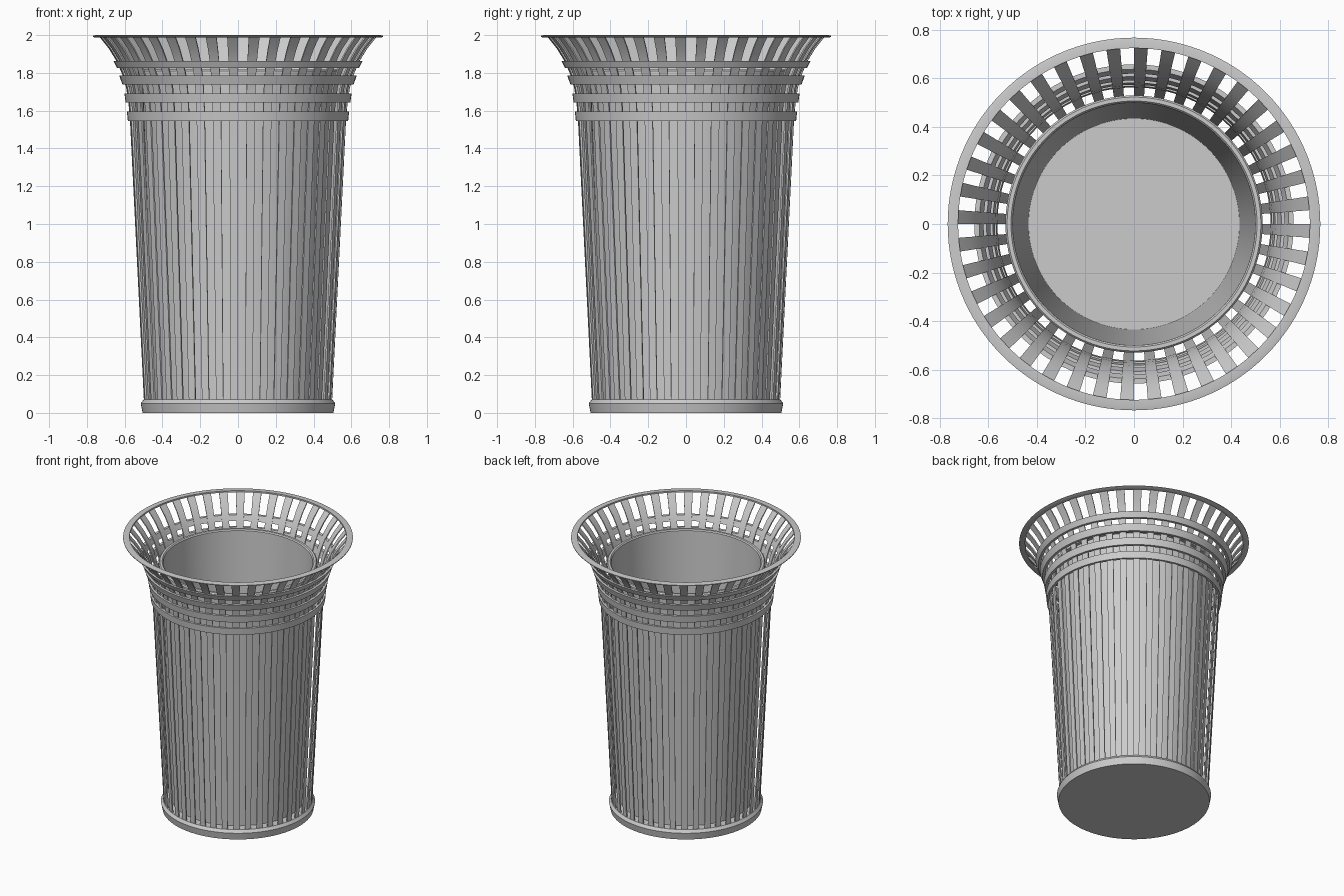
import bpy, bmesh, math

if "Cube" in bpy.data.objects:
    bpy.data.objects.remove(bpy.data.objects["Cube"])

metal = bpy.data.materials.new("grey metal")
metal.diffuse_color = (0.6, 0.6, 0.6, 1)
metal.use_nodes = True
metal.node_tree.nodes["Principled BSDF"].inputs["Base Color"].default_value = metal.diffuse_color


def finish(name, bm, angle=35):
    bmesh.ops.remove_doubles(bm, verts=bm.verts, dist=1e-5)
    bmesh.ops.recalc_face_normals(bm, faces=bm.faces)
    mesh = bpy.data.meshes.new(name)
    bm.to_mesh(mesh)
    bm.free()
    mesh.materials.append(metal)
    obj = bpy.data.objects.new(name, mesh)
    bpy.context.collection.objects.link(obj)
    bpy.ops.object.select_all(action='DESELECT')
    obj.select_set(True)
    bpy.context.view_layer.objects.active = obj
    bpy.ops.object.shade_smooth_by_angle(angle=math.radians(angle))
    return obj


def lathe(name, profile, closed=True, steps=120):
    """Spin an (r, z) profile about the z axis."""
    bm = bmesh.new()
    verts = [bm.verts.new((r, 0, z)) for r, z in profile]
    pairs = list(zip(verts, verts[1:]))
    if closed:
        pairs.append((verts[-1], verts[0]))
    edges = [bm.edges.new(p) for p in pairs]
    bmesh.ops.spin(bm, geom=verts + edges, cent=(0, 0, 0), axis=(0, 0, 1),
                   angle=math.tau, steps=steps, use_duplicate=False)
    return finish(name, bm)


# Base: solid disc with a chamfered upper edge
lathe("base", [(0, 0), (0.505, 0), (0.515, 0.05), (0.50, 0.07),
               (0.48, 0.07), (0, 0.07)], closed=False)

# Inner liner: tapered bucket with a rolled lip
lathe("liner", [(0, 0.08), (0.435, 0.08), (0.50, 1.81), (0.507, 1.818),
                (0.523, 1.818), (0.53, 1.81), (0.53, 1.78), (0.508, 1.78),
                (0.443, 0.072), (0, 0.072)], closed=False)

# Slats: flared strips, each filling half of its pitch
outline = [(0.497, 0.04), (0.572, 1.55), (0.580, 1.64), (0.592, 1.72),
           (0.612, 1.79), (0.642, 1.86), (0.685, 1.93), (0.735, 1.992)]
COUNT, THICK = 40, 0.009
bm = bmesh.new()
for i in range(COUNT):
    end = math.tau * i / COUNT
    start = end - math.pi / COUNT
    rows = []
    for r, z in outline:
        rows.append([bm.verts.new((q * math.cos(a), q * math.sin(a), z))
                     for q, a in ((r, start), (r, end),
                                  (r - THICK, end), (r - THICK, start))])
    for low, high in zip(rows, rows[1:]):
        for k in range(4):
            n = (k + 1) % 4
            bm.faces.new((low[k], low[n], high[n], high[k]))
    bm.faces.new(rows[0][::-1])
    bm.faces.new(rows[-1])
finish("slats", bm)

# Hoops around the neck: bottom z, top z, bottom radius, top radius
for i, (z0, z1, r0, r1) in enumerate([(1.545, 1.595, 0.583, 0.588),
                                      (1.642, 1.692, 0.594, 0.602),
                                      (1.738, 1.785, 0.612, 0.628),
                                      (1.825, 1.862, 0.640, 0.658)]):
    lathe(f"hoop_{i + 1}", [(r0 - 0.02, z0), (r0, z0), (r1, z1), (r1 - 0.02, z1)])

# Top rim: flat flange with a thin stepped edge
lathe("top_rim", [(0.725, 1.988), (0.762, 1.988), (0.768, 1.992),
                  (0.768, 1.997), (0.755, 2.0), (0.725, 2.0)])
